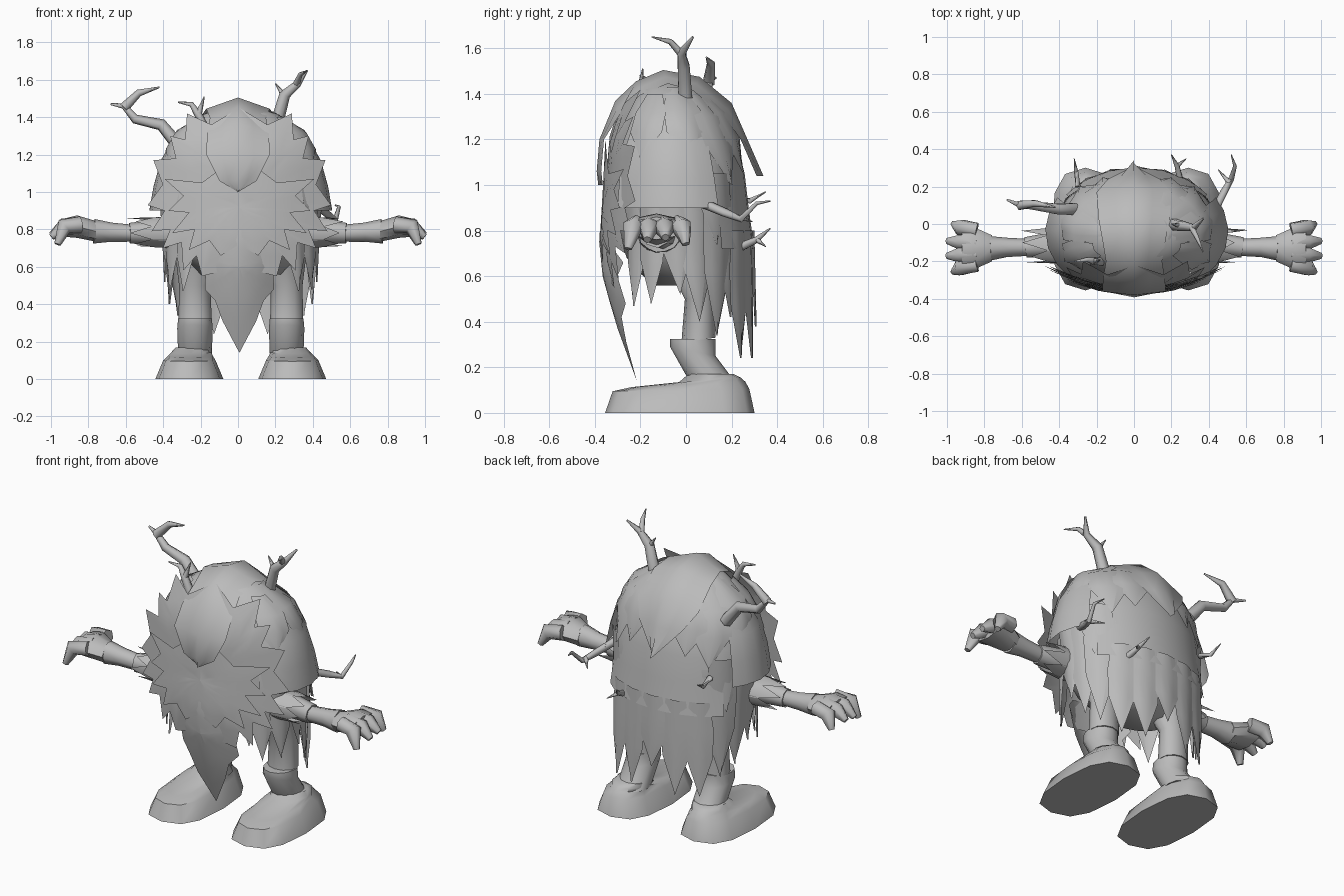
import bpy, bmesh, math, random
from mathutils import Vector

random.seed(4)
OX = 0.015
GREY = bpy.data.materials.new("soft_grey")
GREY.diffuse_color = (0.5, 0.5, 0.5, 1)


def make(name, verts, faces, angle=40):
    me = bpy.data.meshes.new(name)
    me.from_pydata([tuple(v) for v in verts], [], faces)
    bm = bmesh.new()
    bm.from_mesh(me)
    bmesh.ops.remove_doubles(bm, verts=bm.verts, dist=0.0005)
    bmesh.ops.recalc_face_normals(bm, faces=bm.faces)
    bm.to_mesh(me)
    bm.free()
    me.materials.append(GREY)
    ob = bpy.data.objects.new(name, me)
    bpy.context.collection.objects.link(ob)
    bpy.ops.object.select_all(action='DESELECT')
    ob.select_set(True)
    bpy.context.view_layer.objects.active = ob
    bpy.ops.object.shade_smooth_by_angle(angle=math.radians(angle))
    return ob


def loft(name, rings, angle=40):
    """Closed rings skinned together with end caps."""
    n = len(rings[0])
    verts = [v for r in rings for v in r]
    faces = [(i * n + j, i * n + (j + 1) % n, (i + 1) * n + (j + 1) % n, (i + 1) * n + j)
             for i in range(len(rings) - 1) for j in range(n)]
    faces += [tuple(range(n))[::-1], tuple(range(len(verts) - n, len(verts)))]
    return make(name, verts, faces, angle)


def sheet(name, rows, angle=50):
    """Open grid of points."""
    n = len(rows[0])
    faces = [(i * n + j, i * n + j + 1, (i + 1) * n + j + 1, (i + 1) * n + j)
             for i in range(len(rows) - 1) for j in range(n - 1)]
    return make(name, [v for r in rows for v in r], faces, angle)


def tube(name, pts, radii, n=6):
    pts = [Vector(p) for p in pts]
    rings = []
    for i, p in enumerate(pts):
        d = (pts[min(i + 1, len(pts) - 1)] - pts[max(i - 1, 0)]).normalized()
        a = d.cross(Vector((0, 1, 0.1))).normalized()
        b = d.cross(a)
        rings.append([p + radii[i] * (a * math.cos(t) + b * math.sin(t))
                      for t in [k * math.tau / n for k in range(n)]])
    return loft(name, rings, 65)


def interp(table, z):
    if z <= table[0][0]:
        return table[0][1:]
    for a, b in zip(table, table[1:]):
        if z <= b[0]:
            t = (z - a[0]) / (b[0] - a[0])
            return [p + (q - p) * t for p, q in zip(a[1:], b[1:])]
    return table[-1][1:]


# Body profile: height, half width, front y, back y
BODY = [(0.56, 0.22, -0.15, 0.12), (0.68, 0.34, -0.26, 0.2), (0.82, 0.4, -0.31, 0.24),
        (1.0, 0.41, -0.33, 0.24), (1.2, 0.39, -0.31, 0.21), (1.33, 0.32, -0.26, 0.15),
        (1.42, 0.19, -0.2, 0.06), (1.465, 0.03, -0.09, -0.03)]


def body_point(theta, z, off=0, hang=False):
    """Theta 0 = +x, 90 degrees = back."""
    rx, yf, yb = interp(BODY, max(z, 0.82) if hang else z)
    return Vector((OX + (rx + off) * math.cos(theta),
                   (yf + yb) / 2 + ((yb - yf) / 2 + off) * math.sin(theta), z))


loft("body", [[body_point(k * math.tau / 20, r[0]) for k in range(20)] for r in BODY], 60)


def lock(name, deg, top, bot, width, off0, off1, lean=0):
    """Pointed lock of hair draped on the body."""
    rows = []
    for t, w in [(0, 0.7), (0.3, 1), (0.6, 0.9), (1, 0)]:
        rows.append([body_point(math.radians(deg + lean * t + width * w * s / 2),
                                top + (bot - top) * t,
                                off0 + (off1 - off0) * t - 0.008 * abs(s), True)
                     for s in (-1, -0.5, 0, 0.5, 1)])
    sheet(name, rows, 40)


# Right-side locks (mirrored to the left): angle, top, tip, width, offsets, lean
LOCKS = [
    (8, 1.43, 1.1, 44, 0.02, 0.04, 8), (-25, 1.4, 1.12, 36, 0.03, 0.05, -4),
    (38, 1.43, 1.0, 38, 0.03, 0.05, 10), (62, 1.43, 1.06, 34, 0.03, 0.05, 4),
    (38, 1.25, 0.74, 40, 0.02, 0.05, -6),
    (-42, 0.95, 0.47, 22, 0.0, 0.02, 0), (-24, 0.95, 0.48, 24, 0.02, 0.02, 0),
    (-4, 0.97, 0.52, 28, 0.03, 0.01, 6), (16, 1.0, 0.4, 30, 0.03, 0.01, 4),
    (36, 1.05, 0.34, 30, 0.05, 0.02, 0), (50, 0.95, 0.42, 24, 0.03, 0.03, 0)]
for i, (deg, top, bot, w, o0, o1, lean) in enumerate(LOCKS):
    lock("side_lock_right", deg, top, bot, w, o0, o1, lean)
    lock("side_lock_left", 180 - deg, top, bot, w, o0, o1, -lean)

# Wide side panels flaring over the arms
for side, flip in (("right", False), ("left", True)):
    sheet("side_panel_" + side, [[body_point(math.radians(180 - d if flip else d), z, off, True)
                                  for d in (-46, -30, -14, 2, 18, 30)]
                                 for z, off in ((1.3, 0.015), (1.17, 0.035), (1.03, 0.06), (0.9, 0.085))])

# Back hair dome and the short skirt under it
sheet("back_hair", [[body_point(math.radians(90 + 11 * k), z, off, True) for k in range(-5, 6)]
                    for z, off in [(1.42, 0.01), (1.25, 0.02), (1.05, 0.025), (0.9, 0.035), (0.72, 0.06)]], 60)
for k in range(-2, 3):
    lock("back_skirt_lock", 90 + 18 * k, 0.8, 0.24 + 0.07 * ((k * k + 2) % 3), 22, 0.06, 0.07)

# Crown hair: one band running over the top, pointed at both ends
CROWN = [(-0.385, 1.0, 0), (-0.392, 1.06, 0.1), (-0.38, 1.2, 0.17), (-0.31, 1.37, 0.165),
         (-0.22, 1.455, 0.15), (-0.1, 1.505, 0.17), (0.06, 1.475, 0.19), (0.2, 1.36, 0.2),
         (0.27, 1.2, 0.14), (0.34, 1.04, 0)]
sheet("crown_hair", [[(s * w, y + (0.02 * abs(s) if y < 0 else -0.03 * abs(s)),
                       z - (0.06 * abs(s) if z > 1.3 else 0)) for s in (-1, -0.5, 0, 0.5, 1)]
                     for y, z, w in CROWN], 60)

# Front mane: jagged plates bent over the chest
FRONT = [(0.14, -0.2), (0.4, -0.295), (0.6, -0.35), (0.75, -0.365), (1.0, -0.35),
         (1.2, -0.34), (1.35, -0.29), (1.45, -0.22)]


def plate(name, half, centre_z, off, bend=0.55):
    outline = half + [(-x, z) for x, z in half[::-1] if x > 0]
    rings = []
    for f in (1, 0.75, 0.5, 0.25, 0.002):
        ring = [(x * f, centre_z + (z - centre_z) * f) for x, z in outline]
        rings.append([(OX * 0.5 + x, interp(FRONT, z)[0] + bend * x * x - off, z) for x, z in ring])
    n = len(outline)
    faces = [(i * n + j, i * n + (j + 1) % n, (i + 1) * n + (j + 1) % n, (i + 1) * n + j)
             for i in range(4) for j in range(n)]
    make(name, [v for r in rings for v in r], faces, 60)


plate("outer_mane", [(0, 1.45), (0.15, 1.36), (0.28, 1.42), (0.29, 1.28), (0.37, 1.3), (0.34, 1.18),
                     (0.46, 1.17), (0.41, 1.04), (0.49, 0.93), (0.4, 0.9), (0.47, 0.79), (0.37, 0.8),
                     (0.41, 0.7), (0.31, 0.73), (0.3, 0.58), (0.23, 0.66), (0.2, 0.55), (0, 0.6)], 0.98, 0)
plate("inner_mane", [(0, 1.2), (0.2, 1.05), (0.4, 1.07), (0.3, 0.98), (0.38, 0.9), (0.27, 0.89),
                     (0.36, 0.78), (0.24, 0.8), (0.27, 0.69), (0.16, 0.74), (0.1, 0.66), (0, 0.72)], 0.92, 0.014)
plate("beard", [(0, 0.8), (0.14, 0.75), (0.22, 0.66), (0.18, 0.6), (0.185, 0.48), (0.13, 0.42),
                (0.09, 0.31), (0, 0.14)], 0.6, 0.016, 2.0)


def oval(cx, cy, z, rx, ry, n=12, p=1.0, slope=0):
    pts = []
    for k in range(n):
        c, s = math.cos(k * math.tau / n), math.sin(k * math.tau / n)
        pts.append((cx + rx * math.copysign(abs(c) ** p, c), cy + ry * math.copysign(abs(s) ** p, s),
                    z + slope * s))
    return pts


for side, m in (("right", 1), ("left", -1)):
    # Legs and boots
    lx, fx = OX + m * 0.245, OX + m * 0.275
    loft("thigh_" + side, [oval(lx - m * 0.04, 0.02, 0.8, 0.14, 0.15), oval(lx - m * 0.02, 0.03, 0.66, 0.125, 0.12),
                           oval(lx, 0.06, 0.5, 0.085, 0.065), oval(lx, 0.055, 0.32, 0.088, 0.075, slope=0.01)])
    loft("shin_" + side, [oval(lx, 0.03, 0.325, 0.09, 0.1), oval(lx, 0.03, 0.27, 0.095, 0.1, slope=-0.02),
                          oval(lx, 0.12, 0.13, 0.09, 0.1)])
    loft("boot_" + side, [oval(fx, -0.027, 0, 0.182, 0.328, p=0.75),
                          oval(fx, -0.022, 0.1, 0.14, 0.3, p=0.75, slope=0.005),
                          oval(fx - m * 0.005, 0.01, 0.125, 0.12, 0.25, slope=0.012),
                          oval(fx - m * 0.01, 0.105, 0.145, 0.105, 0.135, slope=0.01),
                          oval(fx - m * 0.02, 0.11, 0.17, 0.093, 0.1)], 45)
    # Arms: sleeve, forearm, palm, digits
    tube("sleeve_" + side, [(m * 0.34, -0.1, 0.79), (m * 0.58, -0.125, 0.78)], [0.075, 0.055], 8)
    tube("forearm_" + side, [(m * 0.57, -0.125, 0.78), (m * 0.68, -0.125, 0.785), (m * 0.77, -0.13, 0.79)],
         [0.046, 0.052, 0.066], 8)
    palm = [(0.76, -0.13, 0.79, 0.07, 0.055), (0.86, -0.13, 0.815, 0.115, 0.06), (0.92, -0.13, 0.81, 0.115, 0.05)]
    loft("palm_" + side, [[(m * x, y + ry * math.cos(k * math.tau / 8), z + rz * math.sin(k * math.tau / 8))
                           for k in range(8)] for x, y, z, ry, rz in palm])
    for y0, tip in ((-0.035, (0.965, 0.0, 0.74)), (-0.1, (0.998, -0.09, 0.77)),
                    (-0.16, (0.998, -0.17, 0.76)), (-0.215, (0.965, -0.255, 0.72))):
        tube("finger_" + side, [(m * 0.84, y0, 0.825), (m * 0.93, (y0 + tip[1]) / 2, 0.815),
                                (m * tip[0], tip[1], tip[2])], [0.045, 0.045, 0.018])
    # Sleeve tufts: pointed strips around the upper arm
    for k in range(7):
        a = k * math.tau / 7 + 0.5
        length = 0.53 + 0.09 * random.random()
        rows = []
        for x, r, w in ((0.36, 0.1, 0.5), (0.45, 0.095, 0.5), (length, 0.09, 0)):
            rows.append([(m * x, -0.115 + r * math.cos(a + w * s), 0.785 + r * 0.85 * math.sin(a + w * s))
                         for s in (-1, 0, 1)])
        sheet("sleeve_tuft_" + side, rows)

# Twigs growing from the hair: a list of paths with start radius
TWIGS = [
    ([(-0.32, 0.08, 1.25), (-0.41, 0.08, 1.36), (-0.55, 0.1, 1.39), (-0.61, 0.1, 1.46), (-0.68, 0.13, 1.47)], 0.036),
    ([(-0.61, 0.1, 1.45), (-0.53, 0.11, 1.53), (-0.42, 0.09, 1.56)], 0.028),
    ([(0.2, 0.0, 1.34), (0.25, -0.01, 1.52), (0.32, -0.02, 1.58), (0.37, 0.03, 1.65)], 0.036),
    ([(0.31, -0.02, 1.575), (0.335, -0.07, 1.63), (0.37, -0.15, 1.65)], 0.018),
    ([(0.25, -0.01, 1.51), (0.2, 0.0, 1.58)], 0.018),
    ([(-0.17, -0.2, 1.32), (-0.21, -0.2, 1.41), (-0.25, -0.19, 1.47), (-0.32, -0.2, 1.48)], 0.026),
    ([(-0.21, -0.2, 1.42), (-0.18, -0.19, 1.51)], 0.018),
    ([(0.42, 0.05, 0.93), (0.48, 0.17, 0.88), (0.52, 0.24, 0.85), (0.54, 0.31, 0.92), (0.52, 0.37, 0.93)], 0.022),
    ([(0.51, 0.22, 0.86), (0.45, 0.29, 0.84)], 0.015),
    ([(0.25, 0.22, 0.72), (0.23, 0.31, 0.76), (0.2, 0.37, 0.81)], 0.02),
    ([(0.23, 0.31, 0.76), (0.28, 0.35, 0.73)], 0.013),
    ([(-0.3, 0.2, 0.95), (-0.31, 0.28, 0.93), (-0.32, 0.35, 0.97)], 0.018)]
for pts, r in TWIGS:
    n = len(pts) - 1
    tube("twig", pts, [r * (1 - 0.85 * (i / n) ** 1.5) for i in range(n + 1)])
